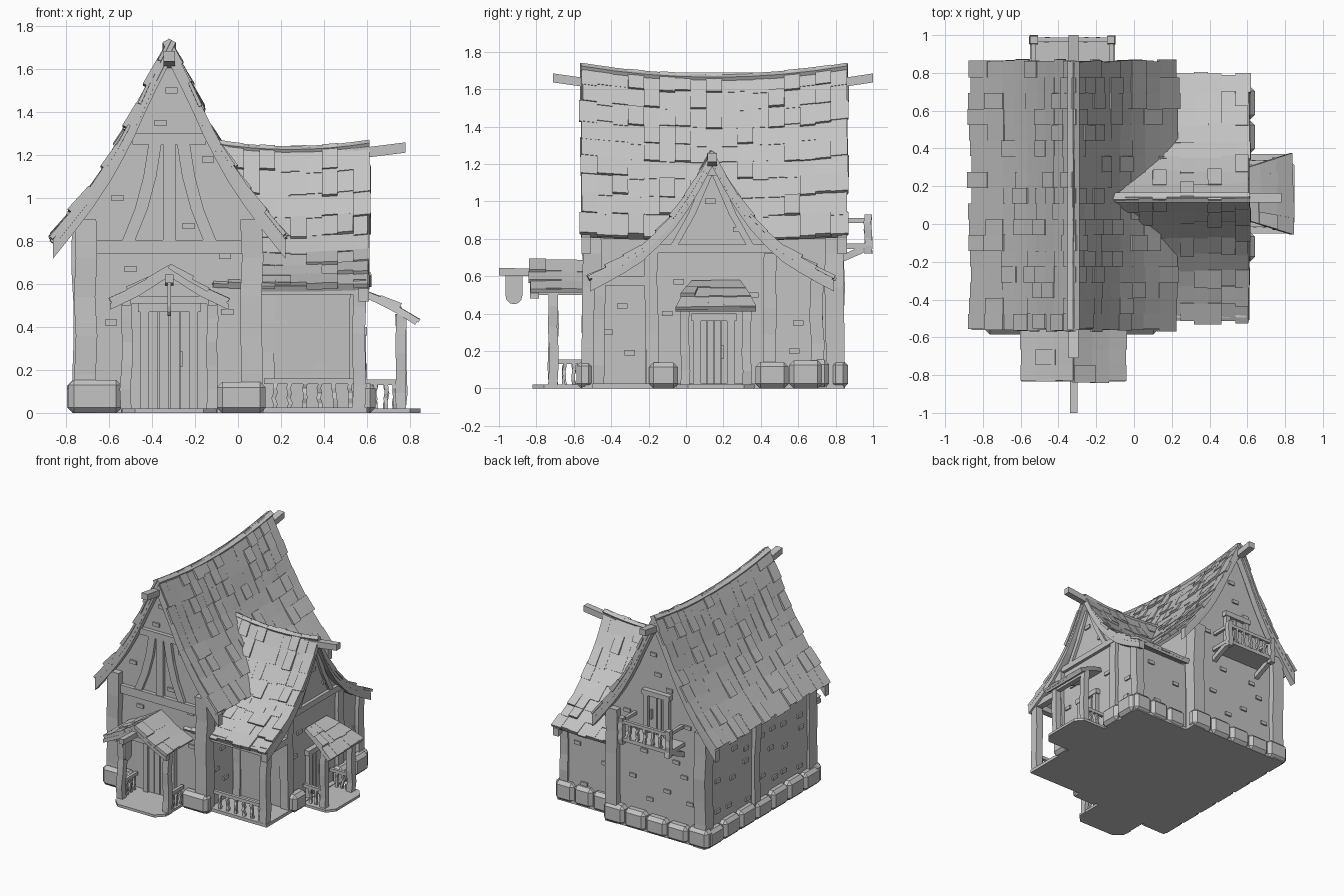
import bpy, bmesh, math, random
from mathutils import Vector as V

random.seed(4)
R = random.uniform
cube = bpy.data.objects.get("Cube")
if cube:
    bpy.data.objects.remove(cube)

mat = bpy.data.materials.new("plain grey")
mat.use_nodes = True
grey = (0.55, 0.55, 0.55, 1)
mat.diffuse_color = grey
mat.node_tree.nodes["Principled BSDF"].inputs["Base Color"].default_value = grey


def finish(name, bm, bevel=0, recalc=True):
    if recalc:
        bmesh.ops.recalc_face_normals(bm, faces=bm.faces)
    me = bpy.data.meshes.new(name)
    bm.to_mesh(me)
    bm.free()
    me.materials.append(mat)
    ob = bpy.data.objects.new(name, me)
    bpy.context.collection.objects.link(ob)
    if bevel:
        mod = ob.modifiers.new("Bevel", "BEVEL")
        mod.width, mod.segments = bevel, 1
    return ob


def loft(bm, rings):
    """Closed solid through a list of equal-length rings."""
    rings = [[bm.verts.new(p) for p in ring] for ring in rings]
    n = len(rings[0])
    for a, b in zip(rings, rings[1:]):
        for i in range(n):
            bm.faces.new((a[i], a[(i + 1) % n], b[(i + 1) % n], b[i]))
    bm.faces.new(rings[0])
    bm.faces.new(rings[-1])


def box(bm, lo, hi):
    (x, y, z), (X, Y, Z) = lo, hi
    loft(bm, [[(x, y, h), (X, y, h), (X, Y, h), (x, Y, h)] for h in (z, Z)])


def sweep(bm, pts, a, b):
    """Rectangular bar along a path with half sizes a and b."""
    a, b = V(a), V(b)
    loft(bm, [[V(p) - a - b, V(p) + a - b, V(p) + a + b, V(p) - a + b] for p in pts])


def prism(bm, poly, axis, lo, hi):
    place = {"x": lambda p, h: (h, *p), "y": lambda p, h: (p[0], h, p[1]), "z": lambda p, h: (*p, h)}[axis]
    loft(bm, [[place(p, h) for p in poly] for h in (lo, hi)])


def post(bm, x, y, z0, z1, w):
    """Slightly crooked upright timber."""
    n = 5
    pts = [(x + R(-.006, .006), y + R(-.006, .006), z0 + (z1 - z0) * i / n) for i in range(n + 1)]
    sweep(bm, pts, (w, 0, 0), (0, w, 0))


def shingles(name, surf, u0, u1, rows, cols, thick):
    """Curved roof sheet with individually lifted shingles."""
    bm = bmesh.new()
    nt = 10
    grid = [[bm.verts.new(surf(u0 + (u1 - u0) * i / 8, j / nt)) for j in range(nt + 1)] for i in range(9)]
    for i in range(8):
        for j in range(nt):
            f = bm.faces.new((grid[i][j], grid[i + 1][j], grid[i + 1][j + 1], grid[i][j + 1]))
            f.normal_update()
            if f.normal.z < 0:
                f.normal_flip()
    sheet = finish(name + "_sheet", bm, recalc=False)
    mod = sheet.modifiers.new("Solidify", "SOLIDIFY")
    mod.thickness, mod.offset = thick, -1
    bm = bmesh.new()
    step = (u1 - u0) / cols
    for r in range(rows):
        for c in range(cols):
            a = u0 + step * c + (R(-.012, .008) if c == 0 else 0)
            b = u0 + step * (c + 1) + (R(-.008, .012) if c == cols - 1 else 0)
            t0, t1 = r / rows, min(1.02, (r + 1 + R(-.05, .15)) / rows)
            h = R(.016, .024) if random.random() < .2 else R(.003, .009)
            p = [surf(a, t0), surf(b, t0), surf(b, t1), surf(a, t1)]
            n = (p[1] - p[0]).cross(p[3] - p[0]).normalized()
            n = -n if n.z < 0 else n
            loft(bm, [[q - n * .012 for q in p], [q + n * k for q, k in zip(p, (h * .5, h * .5, h, h))]])
    finish(name + "_shingles", bm)


def profile_at(prof, t):
    s = min(max(t, 0), 1.1) * (len(prof) - 1)
    i = min(int(s), len(prof) - 2)
    return V(prof[i]).lerp(V(prof[i + 1]), s - i) if s <= i + 1 else V(prof[-1]) + (V(prof[-1]) - V(prof[-2])) * (s - i - 1)


def gable_roof(name, axis, mid, u0, u1, prof, sag, rows, cols, thick, barge, ends):
    """Two shingled slopes with barge boards on the open ends."""
    for side, label in ((-1, "_near"), (1, "_far")):
        def surf(u, t):
            d, z = profile_at(prof, t)
            k = 2 * (u - u0) / (u1 - u0) - 1
            z -= sag * (1 - min(k * k, 1)) * (1 - .7 * t)
            return V((mid + side * d, u, z)) if axis == "y" else V((u, mid + side * d, z))
        shingles(name + label, surf, u0, u1, rows, cols, thick)
        for e in ends:
            bm = bmesh.new()
            pts = [surf(e, i / 8) - V((0, 0, barge + .02)) for i in range(9)]
            sweep(bm, pts, (0, .025, 0) if axis == "y" else (.025, 0, 0), (0, 0, barge))
            finish(name + label + "_barge_board", bm)


CX, WY = -.32, .14
MAIN = [(0, 1.74), (.09, 1.56), (.17, 1.38), (.26, 1.21), (.38, 1.03), (.54, .83)]
WING = [(0, 1.27), (.1, 1.08), (.22, .91), (.36, .77), (.5, .68), (.65, .6)]
gable_roof("main_roof", "y", CX, -.56, .86, MAIN, .06, 9, 17, .035, .045, (-.535, .835))
gable_roof("wing_roof", "x", WY, -.12, .61, WING, .03, 8, 10, .03, .03, (.585,))
gable_roof("front_porch_roof", "y", CX, -.83, -.5, [(0, .685), (.14, .595), (.275, .53)], 0, 3, 4, .02, .015, (-.81,))
shingles("side_porch_roof", lambda u, t: V((.57 + .27 * t, .16 + u * (.13 + .085 * t), .575 - .1 * t - .04 * t * t)),
         -1, 1, 3, 5, .03)

# House walls: gabled prisms under each roof
bm = bmesh.new()
half = [(d, z - .05) for d, z in MAIN[:5]] + [(.42, .9), (.42, 0)]
prism(bm, [(CX - d, z) for d, z in reversed(half)] + [(CX + d, z) for d, z in half[1:]], "y", -.5, .8)
finish("main_walls", bm)
bm = bmesh.new()
right = [(WY + d, z - .045) for d, z in WING[:5]] + [(.72, .58), (.72, 0)]
left = [(WY - d, z - .045) for d, z in WING[1:4]]
prism(bm, [(-.2, 0)] + left[::-1] + right, "x", .05, .56)
finish("wing_walls", bm)

# Floor slabs
bm = bmesh.new()
box(bm, (-.76, -.54, 0), (.12, .84, .02))
box(bm, (.1, -.5, 0), (.6, .75, .025))
prism(bm, [(-.54, -.5), (-.54, -.76), (-.48, -.82), (-.16, -.82), (-.1, -.76), (-.1, -.5)], "z", 0, .02)
prism(bm, [(.58, -.05), (.8, -.05), (.85, .01), (.85, .31), (.8, .37), (.58, .37)], "z", 0, .02)
finish("floor_slabs", bm)

# Corner and wall posts
bm = bmesh.new()
for y in (-.505, .795):
    for x in (-.71, .065):
        post(bm, x, y, 0, .9, .05)
post(bm, -.735, .2, 0, .85, .035)
for y, z in ((-.185, .74), (.45, .72), (.7, .6)):
    post(bm, .555, y, 0, z, .035)
post(bm, .565, -.465, 0, .62, .03)
post(bm, .14, -.19, 0, .7, .03)
finish("wall_posts", bm)

# Gable timbers and horizontal beams
bm = bmesh.new()
box(bm, (-.67, -.53, .74), (.03, -.49, .805))
box(bm, (-.49, -.53, 1.25), (-.15, -.49, 1.3))
sweep(bm, [(CX, -.51, .8), (CX, -.51, 1.26)], (.03, 0, 0), (0, .015, 0))
for s in (-1, 1):
    sweep(bm, [(CX + s * d, -.51, z) for d, z in ((.19, .8), (.13, .95), (.09, 1.1), (.065, 1.26))], (.03, 0, 0), (0, .015, 0))
    sweep(bm, [(.565, WY + s * d, z) for d, z in ((.2, .77), (.11, .93), (.02, 1.14))], (0, .02, 0), (.015, 0, 0))
box(bm, (.54, -.18, .725), (.585, .46, .77))
box(bm, (.1, -.495, .55), (.6, -.445, .61))
box(bm, (.54, -.49, .55), (.59, -.18, .6))
finish("gable_timbers", bm)

# Ridge beams poking out of each gable
bm = bmesh.new()
for y0, y1 in ((-.5, -.71), (.8, 1)):
    sweep(bm, [(CX, y0, 1.63), (CX, y1, 1.66)], (.027, 0, 0), (0, 0, .024))
sweep(bm, [(.5, WY, 1.2), (.78, WY, 1.235)], (0, .025, 0), (0, 0, .024))
sweep(bm, [(CX, -.5, .61), (CX, -1, .625)], (.02, 0, 0), (0, 0, .02))
finish("ridge_beams", bm)

# Hanging sign
bm = bmesh.new()
arc = [(-.92 + .045 * math.cos(a), .495 + .045 * math.sin(a)) for a in (math.pi * (1 + i / 6) for i in range(7))]
prism(bm, arc + [(-.875, .605), (-.965, .605)], "x", CX - .008, CX + .008)
finish("hanging_sign", bm)

# Porch posts, lintels and railings
bm = bmesh.new()
for s in (-1, 1):
    x = CX + s * .2
    post(bm, x, -.71, 0, .55, .025)
    box(bm, (x - .02, -.8, .5), (x + .02, -.5, .54))
    box(bm, (x - .012, -.7, .13), (x + .012, -.52, .155))
    for y in (-.65, -.6, -.55):
        post(bm, x, y, .02, .14, .009)
    y = .16 + s * .165
    post(bm, .76, y, 0, .46, .024)
    box(bm, (.58, y - .012, .13), (.75, y + .012, .155))
    for x in (.64, .69, .73):
        post(bm, x, y, .02, .14, .009)
box(bm, (.74, -.03, .42), (.78, .35, .455))
box(bm, (CX - .22, -.735, .51), (CX + .22, -.695, .545))
box(bm, (.12, -.48, .135), (.56, -.455, .16))
for i in range(6):
    post(bm, .17 + .07 * i, -.467, .02, .14, .01)
finish("porch_frames", bm)


# Plank doors with frames
def door(name, axis, mid, wall, out, z0, z1, w):
    bm = bmesh.new()

    def part(a, b, lo, hi, depth):
        ends = sorted((wall - out * .02, wall + out * depth))
        if axis == "y":
            box(bm, (a, ends[0], lo), (b, ends[1], hi))
        else:
            box(bm, (ends[0], a, lo), (ends[1], b, hi))
    for i in range(4):
        a = mid - w + i * w / 2
        part(a + .003, a + w / 2 - .003, z0, z1, R(.01, .02))
    for s in (-1, 1):
        part(mid + s * (w + .015) - .02, mid + s * (w + .015) + .02, z0, z1, .035)
    part(mid - w - .045, mid + w + .045, z1, z1 + .04, .04)
    part(mid + w * .5, mid + w * .5 + .015, (z0 + z1) / 2 - .03, (z0 + z1) / 2 + .04, .04)
    finish(name, bm)


door("front_door", "y", CX, -.5, -1, .02, .47, .1)
door("side_door", "x", .15, .56, 1, .02, .36, .075)
door("balcony_door", "y", CX, .8, 1, .78, 1.08, .075)

# Rear balcony
bm = bmesh.new()
box(bm, (-.55, .78, .745), (-.1, .985, .775))
for x in (-.53, -.12):
    post(bm, x, .975, .72, .93, .02)
    box(bm, (x - .012, .8, .885), (x + .012, .97, .91))
    sweep(bm, [(x, .8, .68), (x, .95, .745)], (.018, 0, 0), (0, 0, .02))
box(bm, (-.53, .963, .885), (-.12, .987, .91))
for i in range(5):
    post(bm, -.46 + .068 * i, .975, .77, .89, .01)
finish("balcony", bm)

# Foundation stones along each wall
bm = bmesh.new()


def stones(p, q, n):
    p, q = V(p), V(q)
    for i in range(n):
        a, b = p.lerp(q, i / n), p.lerp(q, (i + 1) / n)
        k = V([.045 if abs(c) < 1e-4 else -.002 for c in (q - p)])
        h = R(.13, .155)
        box(bm, (min(a.x, b.x) - k.x, min(a.y, b.y) - k.y, 0), (max(a.x, b.x) + k.x, max(a.y, b.y) + k.y, h))


for p, q, n in (((-.75, -.56), (-.75, .84), 7), ((-.79, .82), (.13, .82), 5), ((-.79, -.54), (-.54, -.54), 1),
                ((-.1, -.54), (.13, -.54), 1), ((.13, .72), (.62, .72), 3), ((.595, -.2), (.595, -.04), 1),
                ((.595, .37), (.595, .73), 2)):
    stones(p, q, n)
finish("foundation_stones", bm, bevel=.025)

# Scattered bricks standing slightly proud of the plaster
bm = bmesh.new()


def brick(x, y, z, along):
    w, d = .028, .012
    dx, dy = (w, d) if along == "x" else (d, w)
    box(bm, (x - dx, y - dy, z - .014), (x + dx, y + dy, z + .014))


for x, z in ((-.56, 1), (-.5, .67), (-.59, .42), (-.23, .87), (-.06, .73), (-.05, .47), (-.14, 1.18), (-.36, 1.35), (-.31, 1.5)):
    brick(x, -.5, z, "x")
for x, z in ((-.58, .9), (-.48, .6), (-.2, .62), (-.05, .9), (-.32, 1.25), (-.42, 1.15), (-.6, .3), (-.4, .35), (-.1, .4), (-.25, .25), (-.55, .5), (-.28, 1.4)):
    brick(x, .8, z, "x")
for i in range(20):
    brick(-.74, -.36 + (i % 7) * .17 + R(-.04, .04), .25 + (i // 7) * .2 + R(-.06, .06), "y")
for y, z in ((-.04, .57), (.28, .85), (.13, 1), (-.1, .4), (.36, .5), (.6, .35), (.58, .2)):
    brick(.56, y, z, "y")
for x, z in ((.2, .43), (.44, .53), (.38, .22)):
    brick(x, -.2, z, "x")
    brick(x, .72, z - .05, "x")
for y, z in ((-.42, .3), (-.34, .44), (-.3, .19)):
    brick(.1, y, z, "y")
finish("wall_bricks", bm)
